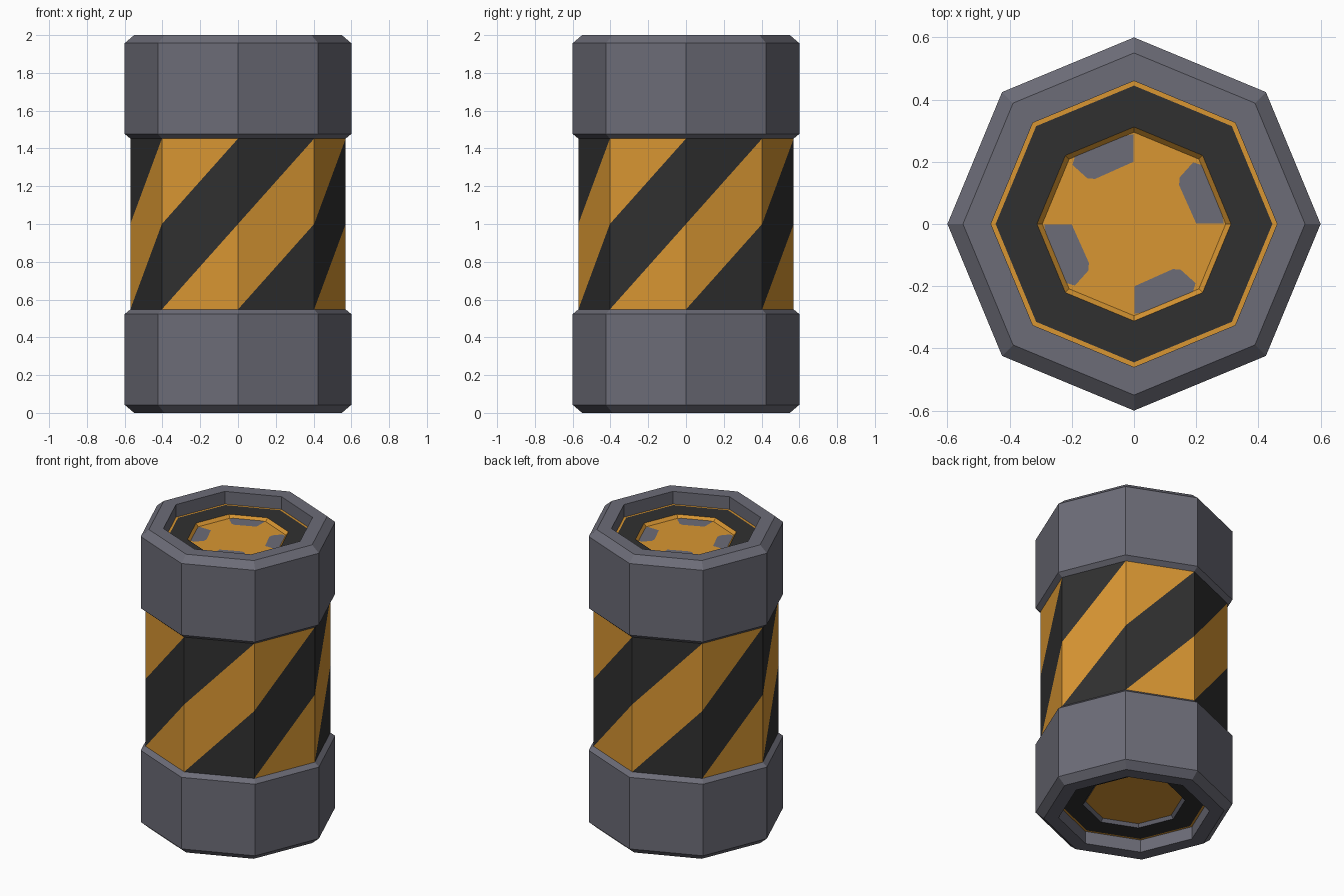
import bpy
import math

if "Cube" in bpy.data.objects:
    bpy.data.objects.remove(bpy.data.objects["Cube"])

SIDES = 8


def material(name, rgb):
    m = bpy.data.materials.new(name)
    m.diffuse_color = (*rgb, 1.0)
    m.use_nodes = True
    m.node_tree.nodes["Principled BSDF"].inputs["Base Color"].default_value = m.diffuse_color
    return m


MATS = [material("grey_metal", (0.150, 0.150, 0.185)),
        material("hazard_orange", (0.69, 0.305, 0.032)),
        material("hazard_black", (0.030, 0.030, 0.030))]
GREY, ORANGE, BLACK = range(3)


def make_object(name, verts, faces, colours):
    mesh = bpy.data.meshes.new(name)
    mesh.from_pydata(verts, [], faces)
    for m in MATS:
        mesh.materials.append(m)
    for poly, c in zip(mesh.polygons, colours):
        poly.material_index = c
    obj = bpy.data.objects.new(name, mesh)
    bpy.context.collection.objects.link(obj)
    return obj


def ring(r, z):
    return [(r * math.cos(math.tau * k / SIDES), r * math.sin(math.tau * k / SIDES), z)
            for k in range(SIDES)]


def end_cap(name, profile, flip):
    """Octagonal lathe of (radius, z, colour of the band ending here), disc first."""
    verts, faces, colours = [], [list(range(SIDES))], [profile[0][2]]
    for i, (r, z, c) in enumerate(profile):
        verts += ring(r, 2 - z if flip else z)
        if i == 0:
            continue
        a, b = (i - 1) * SIDES, i * SIDES
        for k in range(SIDES):
            n = (k + 1) % SIDES
            faces.append([a + k, b + k, b + n, a + n])
            colours.append(c)
    if flip:
        faces = [f[::-1] for f in faces]
    make_object(name, verts, faces, colours)


def cap_profile(inner_wall):
    return [(0.295, 1.895, ORANGE), (0.312, 1.915, inner_wall), (0.445, 1.915, BLACK),
            (0.46, 1.915, ORANGE), (0.46, 2.0, GREY), (0.55, 2.0, GREY),
            (0.60, 1.957, GREY), (0.60, 1.477, GREY), (0.57, 1.452, GREY)]


# End caps with recessed octagonal faces
end_cap("top_cap", cap_profile(ORANGE), False)
end_cap("bottom_cap", cap_profile(GREY), True)

# Body: each facet is split into triangle, diagonal band, triangle
levels = (0.548, 1.0, 1.452)
verts = [v for z in levels for v in ring(0.57, z)]
faces, colours = [], []
for k in range(SIDES):
    n = (k + 1) % SIDES
    l0, l1, l2 = (k + SIDES * j for j in range(3))
    r0, r1, r2 = (n + SIDES * j for j in range(3))
    faces += [[l0, r0, r1], [l0, r1, r2, l1], [l1, r2, l2]]
    band, rest = (BLACK, ORANGE) if k % 2 else (ORANGE, BLACK)
    colours += [rest, band, rest]
make_object("striped_body", verts, faces, colours)

# Four grey painted marks on the top disc
mark = [(-0.002, 0.20), (-0.002, 0.289), (-0.03, 0.283), (-0.19, 0.217),
        (-0.198, 0.19), (-0.15, 0.147), (-0.125, 0.145)]
for i in range(4):
    c, s = math.cos(i * math.pi / 2), math.sin(i * math.pi / 2)
    pts = [(x * c - y * s, x * s + y * c, 1.898) for x, y in mark]
    make_object(f"top_mark_{i + 1}", pts, [list(range(len(pts)))], [GREY])
    bpy.data.objects[f"top_mark_{i + 1}"].data.validate()
    # keep the painted side facing up
    if bpy.data.objects[f"top_mark_{i + 1}"].data.polygons[0].normal.z < 0:
        bpy.data.objects[f"top_mark_{i + 1}"].data.flip_normals()
